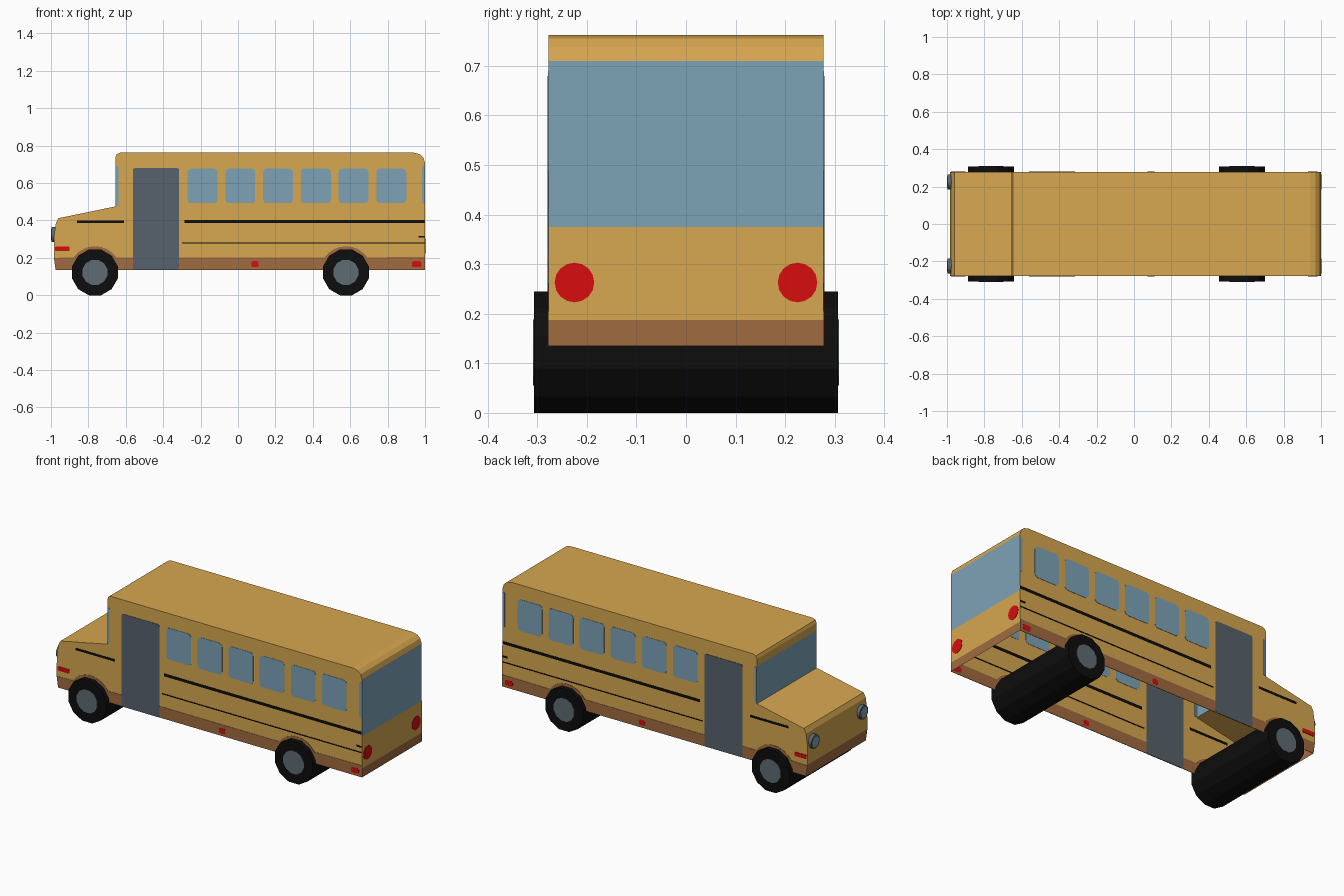
import bpy, bmesh, math

if "Cube" in bpy.data.objects:
    bpy.data.objects.remove(bpy.data.objects["Cube"])

W = 0.277  # half width of the body


def material(name, rgb):
    m = bpy.data.materials.new(name)
    m.diffuse_color = (*rgb, 1)
    m.use_nodes = True
    m.node_tree.nodes["Principled BSDF"].inputs["Base Color"].default_value = m.diffuse_color
    return m


YELLOW = material("bus yellow", (0.68, 0.385, 0.080))
BLUE = material("window blue", (0.205, 0.365, 0.47))
BROWN = material("skirt brown", (0.35, 0.145, 0.05))
GREY = material("door grey", (0.095, 0.122, 0.15))
STEEL = material("hub grey", (0.11, 0.15, 0.17))
BLACK = material("tyre black", (0.004, 0.004, 0.004))
RED = material("lamp red", (0.68, 0.004, 0.005))


def make(name, bm, *mats):
    bmesh.ops.recalc_face_normals(bm, faces=bm.faces)
    me = bpy.data.meshes.new(name)
    bm.to_mesh(me)
    bm.free()
    for m in mats:
        me.materials.append(m)
    ob = bpy.data.objects.new(name, me)
    bpy.context.collection.objects.link(ob)
    return ob


def prism(bm, ring_a, ring_b):
    """Closed solid between two matching outlines."""
    a = [bm.verts.new(p) for p in ring_a]
    b = [bm.verts.new(p) for p in ring_b]
    bm.faces.new(a)
    bm.faces.new(b[::-1])
    for i in range(len(a)):
        j = (i + 1) % len(a)
        bm.faces.new((a[i], b[i], b[j], a[j]))


def side_plates(name, pts, mat, layer=1):
    """Thin painted plate set through both side walls."""
    t = 0.001 + 0.0008 * layer
    bm = bmesh.new()
    for s in (-1, 1):
        prism(bm, [(x, s * (W - t), z) for x, z in pts],
              [(x, s * (W + t), z) for x, z in pts])
    return make(name, bm, mat)


def rect(x0, x1, z0, z1, r=0.0):
    if r == 0:
        return [(x0, z0), (x1, z0), (x1, z1), (x0, z1)]
    pts = []
    for cx, cz, a0 in ((x1 - r, z0 + r, -90), (x1 - r, z1 - r, 0),
                       (x0 + r, z1 - r, 90), (x0 + r, z0 + r, 180)):
        for k in range(4):
            a = math.radians(a0 + 30 * k)
            pts.append((cx + r * math.cos(a), cz + r * math.sin(a)))
    return pts


def disc(cx, cz, r, n, turn=0.0):
    return [(cx + r * math.cos(turn + 2 * math.pi * k / n),
             cz + r * math.sin(turn + 2 * math.pi * k / n)) for k in range(n)]


# Body shell, open below: x, z and colour of the strip starting at each point
profile = [
    (-0.975, 0.135, 1), (-0.985, 0.205, 0), (-0.983, 0.32, 0), (-0.974, 0.385, 0),
    (-0.960, 0.412, 0), (-0.655, 0.475, 2), (-0.655, 0.695, 0), (-0.655, 0.738, 0),
    (-0.648, 0.755, 0), (-0.630, 0.762, 0), (0.940, 0.762, 0), (0.970, 0.755, 0),
    (0.990, 0.738, 0), (0.999, 0.71, 2), (1.0, 0.375, 0), (1.0, 0.187, 1), (1.0, 0.135, 1)]
bm = bmesh.new()
near = [bm.verts.new((x, -W, z)) for x, z, _ in profile]
far = [bm.verts.new((x, W, z)) for x, z, _ in profile]
bm.faces.new(near)
bm.faces.new(far[::-1])
for i in range(len(profile) - 1):
    f = bm.faces.new((near[i], far[i], far[i + 1], near[i + 1]))
    f.material_index = profile[i][2]
make("body", bm, YELLOW, BROWN, BLUE)

# Brown skirt with an arch over each wheel
AXLES = (-0.765, 0.577)
skirt = [(0.998, 0.136), (-0.974, 0.136), (-0.983, 0.2)]
for cx in AXLES:
    for k in range(9):
        a = math.radians(145 - 110 * k / 8)
        skirt.append((cx + 0.14 * math.cos(a), 0.122 + 0.14 * math.sin(a)))
skirt.append((0.998, 0.205))
side_plates("skirt", skirt, BROWN, 1)

# Doors and side windows
side_plates("door", rect(-0.562, -0.315, 0.136, 0.68, 0.012), GREY, 2)
for i in range(6):
    x = -0.27 + 0.202 * i
    side_plates(f"side_window_{i + 1}", rect(x, x + 0.16, 0.492, 0.677, 0.02), BLUE)
side_plates("windshield_edge", rect(-0.654, -0.64, 0.477, 0.69), BLUE)
side_plates("rear_window_edge", rect(0.983, 0.997, 0.49, 0.69), BLUE)

# Black stripes
side_plates("main_stripe", rect(-0.285, 0.998, 0.386, 0.402), BLACK)
side_plates("hood_stripe", rect(-0.86, -0.61, 0.386, 0.399), BLACK)
side_plates("lower_stripe", rect(-0.3, 0.998, 0.277, 0.283), BLACK)
side_plates("rear_stripe", rect(0.965, 0.998, 0.308, 0.318), BLACK)

# Red side markers
side_plates("front_marker", rect(-0.978, -0.9, 0.236, 0.26, 0.006), RED, 2)
side_plates("middle_marker", rect(0.072, 0.11, 0.15, 0.182, 0.01), RED, 2)
side_plates("rear_marker", rect(0.93, 0.98, 0.15, 0.182, 0.01), RED, 2)


def lamps(name, x0, x1, z, r, mat, n=16):
    """Left and right round lamps facing along x."""
    bm = bmesh.new()
    for s in (-1, 1):
        ring = disc(s * 0.225, z, r, n)
        prism(bm, [(x0, y, h) for y, h in ring], [(x1, y, h) for y, h in ring])
    return make(name, bm, mat)


lamps("headlight_rims", -0.998, -0.965, 0.325, 0.04, STEEL)
lamps("headlight_lenses", -1.0, -0.994, 0.325, 0.03, BLUE)
lamps("tail_lights", 0.998, 1.002, 0.263, 0.04, RED)

# Wheel rollers run the full width, with a hub disc on each end
for label, cx in zip(("front", "rear"), AXLES):
    for part, r, y, mat in (("wheels", 0.1265, 0.307, BLACK), ("hubs", 0.069, 0.309, STEEL)):
        ring = disc(cx, 0.1222, r, 12, math.radians(15))
        bm = bmesh.new()
        prism(bm, [(x, -y, z) for x, z in ring], [(x, y, z) for x, z in ring])
        make(f"{label}_{part}", bm, mat)
